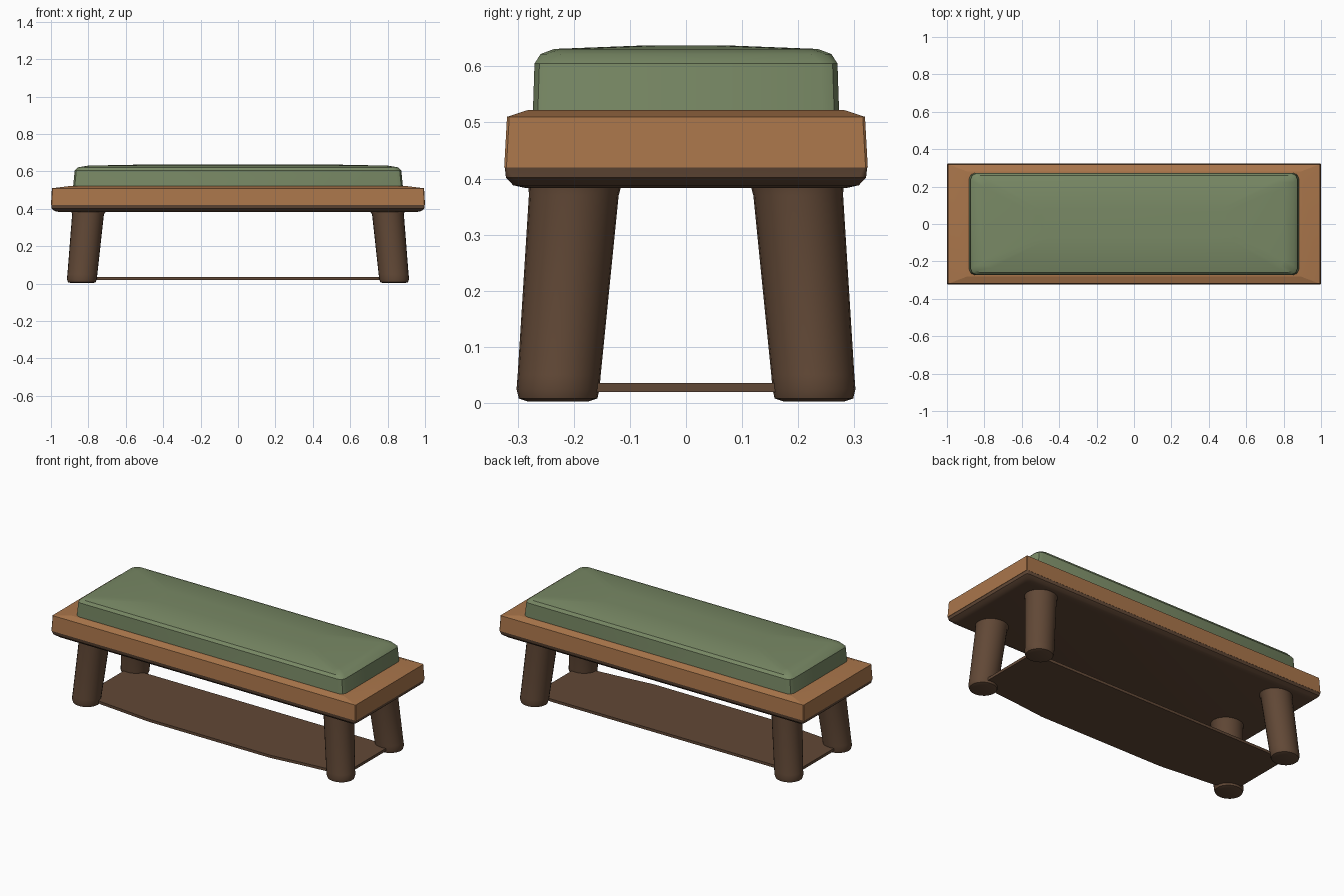
import bpy, math

if "Cube" in bpy.data.objects:
    bpy.data.objects.remove(bpy.data.objects["Cube"])


def material(name, rgb):
    m = bpy.data.materials.new(name)
    m.diffuse_color = (*rgb, 1)
    m.use_nodes = True
    m.node_tree.nodes["Principled BSDF"].inputs["Base Color"].default_value = m.diffuse_color
    return m


wood = material("warm_wood", (0.40, 0.18, 0.07))
dark = material("dark_wood", (0.12, 0.065, 0.037))
fabric = material("green_fabric", (0.19, 0.25, 0.13))


def rounded_rect(hx, hy, z, r, steps=1):
    """Rectangle ring with cut or rounded corners."""
    pts = []
    for i, (sx, sy) in enumerate([(1, 1), (-1, 1), (-1, -1), (1, -1)]):
        for k in range(steps + 1):
            a = math.pi / 2 * (i + k / steps)
            pts.append((sx * (hx - r) + r * math.cos(a),
                        sy * (hy - r) + r * math.sin(a), z))
    return pts


def ellipse(cx, cy, z, rx, ry, n=24):
    return [(cx + rx * math.cos(2 * math.pi * k / n),
             cy + ry * math.sin(2 * math.pi * k / n), z) for k in range(n)]


def loft(name, rings, mat, angle=30):
    """Skin a stack of equal rings from bottom to top and cap both ends."""
    n = len(rings[0])
    verts = [p for ring in rings for p in ring]
    faces = [list(range(n))[::-1], list(range(len(verts) - n, len(verts)))]
    for j in range(len(rings) - 1):
        for k in range(n):
            k2 = (k + 1) % n
            faces.append([j * n + k, j * n + k2, (j + 1) * n + k2, (j + 1) * n + k])
    me = bpy.data.meshes.new(name)
    me.from_pydata(verts, [], faces)
    me.materials.append(mat)
    ob = bpy.data.objects.new(name, me)
    bpy.context.collection.objects.link(ob)
    bpy.ops.object.select_all(action='DESELECT')
    ob.select_set(True)
    bpy.context.view_layer.objects.active = ob
    bpy.ops.object.shade_smooth_by_angle(angle=math.radians(angle))
    return ob


# Seat frame with a sloped rim rising to the cushion
loft("seat_frame", [rounded_rect(hx, hy, z, 0.004) for hx, hy, z in
     [(1.0, 0.324, 0.42), (0.995, 0.319, 0.51), (0.90, 0.282, 0.522)]], wood, 8)

# Dark underside with rounded lower edge
loft("seat_underside", [rounded_rect(hx, hy, z, r, 3) for hx, hy, z, r in
     [(0.955, 0.285, 0.383, 0.03), (0.98, 0.308, 0.388, 0.025),
      (0.996, 0.321, 0.402, 0.012), (0.998, 0.323, 0.42, 0.005)]], dark, 35)

# Cushion with bevelled shoulders and a softly domed top
loft("cushion", [rounded_rect(hx, hy, z, r, 2) for hx, hy, z, r in
     [(0.882, 0.273, 0.515, 0.03), (0.873, 0.270, 0.605, 0.03),
      (0.855, 0.259, 0.622, 0.035), (0.80, 0.235, 0.631, 0.04),
      (0.50, 0.08, 0.637, 0.04)]], fabric, 30)

# Four splayed, tapering legs with rounded feet
for fb, sy in (("front", -1), ("back", 1)):
    for lr, sx in (("left", -1), ("right", 1)):
        loft(f"{fb}_{lr}_leg", [ellipse(sx * cx, sy * cy, z, rx, ry)
             for cx, cy, z, rx, ry in
             [(0.835, 0.228, 0.003, 0.058, 0.055), (0.835, 0.228, 0.008, 0.074, 0.070),
              (0.835, 0.228, 0.025, 0.080, 0.074), (0.832, 0.226, 0.05, 0.080, 0.074),
              (0.802, 0.200, 0.37, 0.085, 0.080), (0.797, 0.197, 0.395, 0.096, 0.084)]],
             dark, 40)

# Thin lower shelf, bowed along the front edge
outline = [(0.86, -0.18), (0.86, 0.18), (0.74, 0.20), (-0.74, 0.20), (-0.86, 0.18),
           (-0.86, -0.18), (-0.74, -0.235), (-0.58, -0.25), (-0.40, -0.268),
           (0.40, -0.27), (0.58, -0.25), (0.74, -0.235)]
loft("lower_shelf", [[(x, y, z) for x, y in outline] for z in (0.02, 0.036)], dark)
